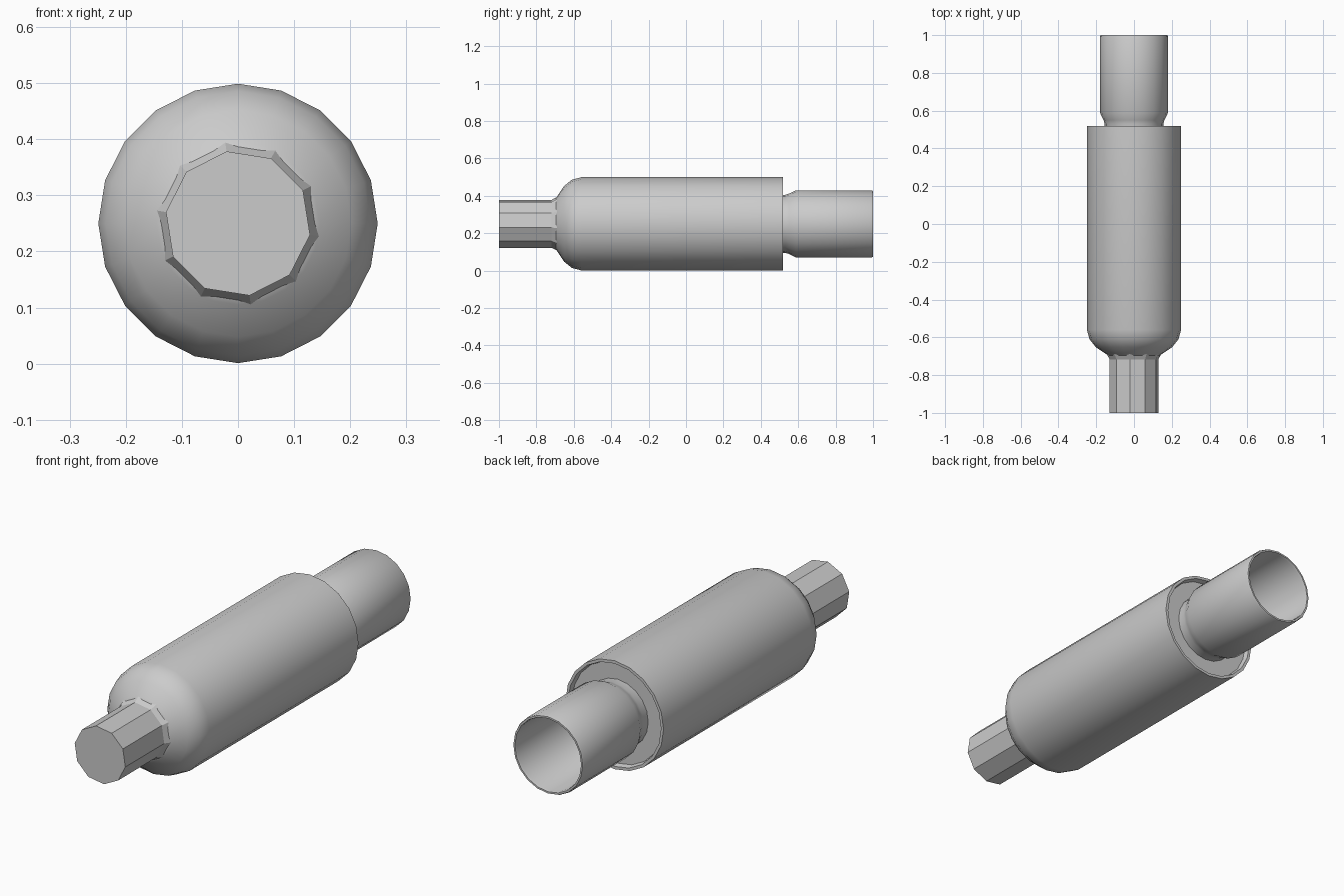
import bpy, bmesh, math

if "Cube" in bpy.data.objects:
    bpy.data.objects.remove(bpy.data.objects["Cube"])

CENTRE_Z = 0.25


def lathe(name, profile, sides, start_deg=0, smooth=True):
    """Revolve (y, radius) points about the long axis; ends are capped."""
    bm = bmesh.new()
    rings = []
    for y, r in profile:
        ring = []
        for i in range(sides):
            a = math.radians(start_deg) + math.tau * i / sides
            ring.append(bm.verts.new((r * math.cos(a), y, CENTRE_Z + r * math.sin(a))))
        rings.append(ring)
    for a, b in zip(rings, rings[1:]):
        for i in range(sides):
            j = (i + 1) % sides
            bm.faces.new((a[i], a[j], b[j], b[i]))
    bm.faces.new(rings[0])
    bm.faces.new(rings[-1])
    bmesh.ops.recalc_face_normals(bm, faces=bm.faces)
    mesh = bpy.data.meshes.new(name)
    bm.to_mesh(mesh)
    bm.free()
    obj = bpy.data.objects.new(name, mesh)
    bpy.context.collection.objects.link(obj)
    if smooth:
        bpy.ops.object.select_all(action='DESELECT')
        obj.select_set(True)
        bpy.context.view_layer.objects.active = obj
        bpy.ops.object.shade_smooth_by_angle(angle=math.radians(35))
    return obj


# Main barrel: domed front, shallow recess in the back end
lathe("barrel", [(-0.70, 0.13), (-0.69, 0.145), (-0.652, 0.202), (-0.61, 0.236),
                 (-0.56, 0.249), (0.518, 0.249), (0.518, 0.236), (0.495, 0.230)], 20)

# Ten-sided front shank with a small flare into the dome
lathe("front_shank", [(-1.0, 0.13), (-0.718, 0.13), (-0.688, 0.146), (-0.66, 0.146)],
      10, start_deg=27, smooth=False)

# Back socket: narrow neck, flare and an open hollow tube
lathe("back_socket", [(0.48, 0.155), (0.53, 0.155), (0.55, 0.161), (0.587, 0.179),
                      (0.994, 0.179), (1.0, 0.176), (1.0, 0.168), (0.99, 0.165),
                      (0.60, 0.160), (0.56, 0.14)], 20)
